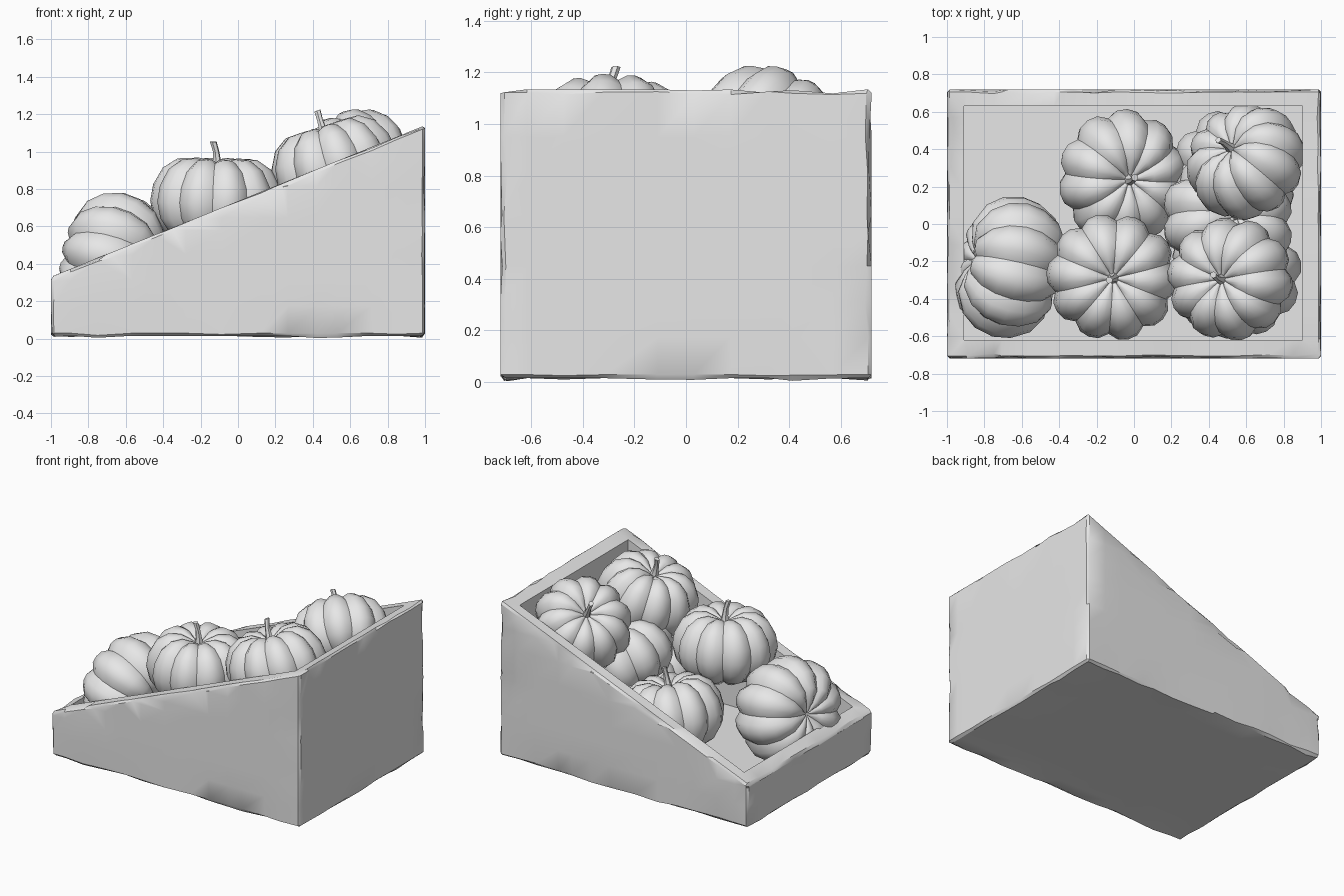
import bpy, bmesh, math, random
from mathutils import Vector, Matrix

if "Cube" in bpy.data.objects:
    bpy.data.objects.remove(bpy.data.objects["Cube"])

random.seed(4)
grey = bpy.data.materials.new("plain_grey")
grey.diffuse_color = (0.8, 0.8, 0.8, 1)
grey.use_nodes = True
grey.node_tree.nodes["Principled BSDF"].inputs["Base Color"].default_value = grey.diffuse_color


def finish(bm, name, angle):
    bmesh.ops.recalc_face_normals(bm, faces=bm.faces)
    me = bpy.data.meshes.new(name)
    bm.to_mesh(me)
    bm.free()
    me.materials.append(grey)
    ob = bpy.data.objects.new(name, me)
    bpy.context.collection.objects.link(ob)
    bpy.ops.object.select_all(action='DESELECT')
    ob.select_set(True)
    bpy.context.view_layer.objects.active = ob
    bpy.ops.object.shade_smooth_by_angle(angle=math.radians(angle))
    return ob


# Crate: sloped open box with a flat inner floor and worn outer edges
HX, HY, BASE, FLOOR = 1.0, 0.72, 0.015, 0.11


def slope(x):
    return 0.33 + 0.405 * (x + 1)


def make_crate():
    bm = bmesh.new()

    def ring(x0, x1, y0, y1, zf):
        return [bm.verts.new((x, y, zf(x))) for x, y in
                ((x0, y0), (x1, y0), (x1, y1), (x0, y1))]

    bottom = ring(-HX, HX, -HY, HY, lambda x: BASE)
    rim = ring(-HX, HX, -HY, HY, slope)
    inner = ring(-0.91, 0.90, -0.62, 0.63, slope)
    floor = ring(-0.91, 0.90, -0.62, 0.63, lambda x: FLOOR)
    bm.faces.new(bottom[::-1])
    bm.faces.new(floor)
    for a, b in ((bottom, rim), (rim, inner), (inner, floor)):
        for i in range(4):
            j = (i + 1) % 4
            bm.faces.new((a[i], a[j], b[j], b[i]))
    outer = set(bottom + rim)
    edges = [e for e in bm.edges if e.verts[0] in outer and e.verts[1] in outer]
    bmesh.ops.bevel(bm, geom=edges, offset=0.014, segments=1, affect='EDGES')
    # cuts that give the edges points to wear
    for axis, lo, hi, n in ((0, -0.95, 0.95, 12), (1, -0.66, 0.66, 9), (2, 0.1, 1.0, 7)):
        for k in range(n):
            co, no = Vector(), Vector()
            co[axis] = lo + (hi - lo) * (k + random.uniform(0.2, 0.8)) / n
            no[axis] = 1
            bmesh.ops.bisect_plane(bm, geom=bm.verts[:] + bm.edges[:] + bm.faces[:],
                                   plane_co=co, plane_no=no, dist=0.0005)
    for v in bm.verts:
        x, y, z = v.co
        near = [HX - abs(x) < 0.02, HY - abs(y) < 0.02,
                z - BASE < 0.02, slope(x) - z < 0.025]
        if sum(near) >= 2:
            wear = 0.016 * random.random() ** 3
            if near[0]:
                v.co.x -= math.copysign(wear, x) * 0.5
            if near[1]:
                v.co.y -= math.copysign(wear, y)
            if near[2]:
                v.co.z -= 0.015 * random.random() ** 6
            if near[3]:
                v.co.z -= wear
    finish(bm, "crate", 30)


# Pumpkin: ribbed body from a half profile, plus a bent tapering stem
PROFILE = [(0.04, 0.50), (0.16, 0.57), (0.36, 0.66), (0.60, 0.65), (0.82, 0.50),
           (0.96, 0.24), (1.0, -0.02), (0.94, -0.28), (0.78, -0.50),
           (0.50, -0.64), (0.25, -0.60), (0.04, -0.50)]
SEG, LOBES = 40, 10
STEM = [(0.0, 0.46, 0.10), (0.0, 0.60, 0.065), (0.02, 0.76, 0.05), (0.07, 0.92, 0.055)]


def loft(bm, rings):
    for a, b in zip(rings, rings[1:]):
        n = len(a)
        for i in range(n):
            bm.faces.new((a[i], a[(i + 1) % n], b[(i + 1) % n], b[i]))
    bm.faces.new(rings[0])
    bm.faces.new(rings[-1][::-1])


def make_pumpkin(name, centre, direction, radius, spin=0.0, stretch=1.0):
    rot = Vector(direction).to_track_quat('Z', 'Y').to_matrix().to_4x4()
    place = (Matrix.Translation(centre) @ rot @ Matrix.Rotation(spin, 4, 'Z')
             @ Matrix.Diagonal((radius, radius, radius * stretch, 1)))
    bm = bmesh.new()
    phase = random.random() * 6
    rings = []
    for r, z in PROFILE:
        ring = []
        for i in range(SEG):
            a = 2 * math.pi * i / SEG
            rib = abs(math.sin(LOBES / 2 * a)) ** 0.6
            f = 0.90 + 0.11 * rib + 0.02 * math.sin(2 * a + phase)
            ring.append(bm.verts.new((r * f * math.cos(a), r * f * math.sin(a),
                                      z * (0.92 + 0.08 * rib))))
        rings.append(ring)
    loft(bm, rings)
    bm.transform(place)
    finish(bm, name, 50)

    bm = bmesh.new()
    loft(bm, [[bm.verts.new((x + w * math.cos(k * math.pi / 3),
                             w * math.sin(k * math.pi / 3), z)) for k in range(6)]
              for x, z, w in STEM])
    bm.transform(place)
    finish(bm, name + "_stem", 50)


make_crate()
for args in (
    # visible top layer
    ("pumpkin_left", (-0.67, -0.23, 0.42), (0.93, -0.22, -0.2), 0.375, 0.2, 1.0),
    ("pumpkin_front_middle", (-0.115, -0.285, 0.735), (0.02, -0.03, 1), 0.345, 2.8, 1.0),
    ("pumpkin_front_right", (0.515, -0.295, 0.925), (-0.32, 0.0, 1), 0.335, 3.0, 1.0),
    ("pumpkin_back_right", (0.60, 0.33, 0.93), (-0.5, 0.45, 0.72), 0.325, 1.0, 1.0),
    ("pumpkin_back_middle", (-0.06, 0.25, 0.42), (0.22, -0.08, 1), 0.355, 0.6, 1.0),
    # supporting lower layer
    ("pumpkin_low_centre", (0.50, 0.02, 0.62), (0.3, 0.2, 1), 0.36, 0.3, 0.9),
    ("pumpkin_low_back", (0.54, 0.27, 0.37), (0.1, -0.1, 1), 0.35, 0.9, 1.0),
    ("pumpkin_low_front", (0.54, -0.27, 0.37), (-0.1, 0.1, 1), 0.35, 1.6, 1.0),
):
    make_pumpkin(*args)
